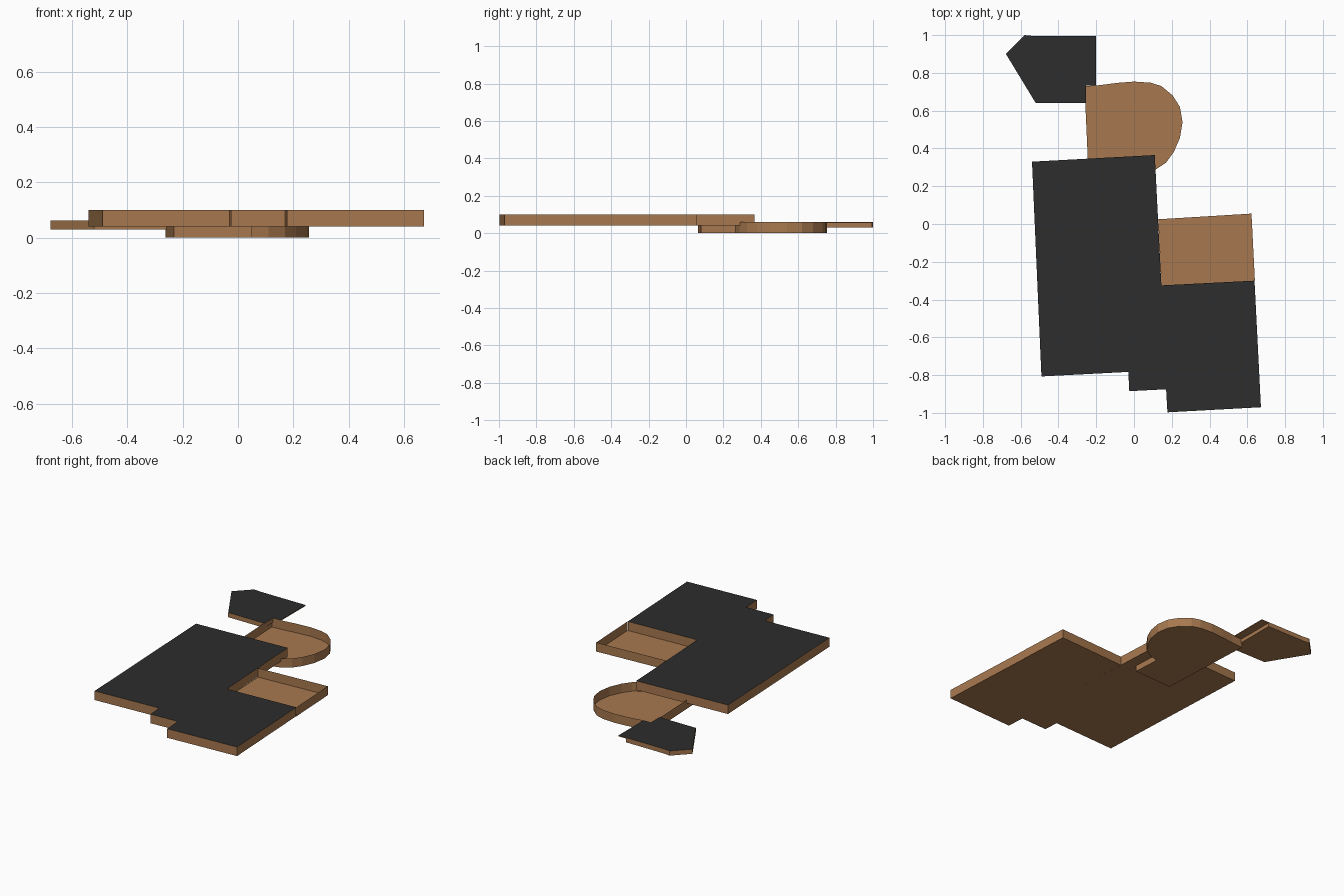
import bpy
import bmesh

if "Cube" in bpy.data.objects:
    bpy.data.objects.remove(bpy.data.objects["Cube"])


def material(name, rgb):
    m = bpy.data.materials.new(name)
    m.diffuse_color = (*rgb, 1.0)
    m.use_nodes = True
    m.node_tree.nodes["Principled BSDF"].inputs["Base Color"].default_value = m.diffuse_color
    return m


BROWN = material("clay_brown", (0.39, 0.19, 0.078))
DARK = material("roof_charcoal", (0.026, 0.026, 0.026))


def prism(name, outline, z0, z1, roof=True, open_sides=()):
    """Extrude an outline; roofed blocks get a dark top, trays stay open."""
    bm = bmesh.new()
    low = [bm.verts.new((x, y, z0)) for x, y in outline]
    high = [bm.verts.new((x, y, z1)) for x, y in outline]
    n = len(outline)
    bm.faces.new(low[::-1])
    for i in range(n):
        if i not in open_sides:
            j = (i + 1) % n
            bm.faces.new((low[i], low[j], high[j], high[i]))
    if roof:
        bm.faces.new(high).material_index = 1
    # drop the top corners that no wall uses
    bmesh.ops.delete(bm, geom=[v for v in bm.verts if not v.link_faces],
                     context='VERTS')
    mesh = bpy.data.meshes.new(name)
    bm.to_mesh(mesh)
    bm.free()
    mesh.materials.append(BROWN)
    mesh.materials.append(DARK)
    obj = bpy.data.objects.new(name, mesh)
    bpy.context.collection.objects.link(obj)
    return obj


# Outlines run counter-clockwise.
# Main storey with its stepped front and flat dark roof
prism("main_storey",
      [(-0.54, 0.33), (-0.49, -0.807), (-0.03, -0.783), (-0.025, -0.885),
       (0.17, -0.875), (0.177, -0.997), (0.672, -0.97), (0.638, -0.30),
       (0.145, -0.325), (0.11, 0.365)], 0.04, 0.10)

# Open terrace beside it, walled on its right and back sides
prism("side_terrace",
      [(0.145, -0.325), (0.64, -0.30), (0.622, 0.055), (0.128, 0.025)],
      0.04, 0.10, roof=False, open_sides=(0, 3))

# Lower round-ended terrace, its stem running under the main storey
prism("round_terrace",
      [(-0.262, 0.73), (-0.232, 0.065), (0.05, 0.08), (0.04, 0.265),
       (0.11, 0.285), (0.17, 0.325), (0.21, 0.38), (0.243, 0.455),
       (0.257, 0.54), (0.243, 0.62), (0.205, 0.68), (0.145, 0.73),
       (0.09, 0.748), (0.0, 0.754), (-0.09, 0.747), (-0.18, 0.735)],
      0.0, 0.06, roof=False)

# Detached annex: body below a thin roof slab that overhangs on the right
prism("annex_body",
      [(-0.58, 1.0), (-0.678, 0.90), (-0.52, 0.64), (-0.255, 0.64),
       (-0.255, 0.995), (-0.53, 0.995)], 0.03, 0.055)
prism("annex_roof",
      [(-0.58, 1.0), (-0.678, 0.90), (-0.52, 0.64), (-0.253, 0.64),
       (-0.253, 0.732), (-0.20, 0.732), (-0.20, 0.995), (-0.53, 0.995)],
      0.055, 0.061)
